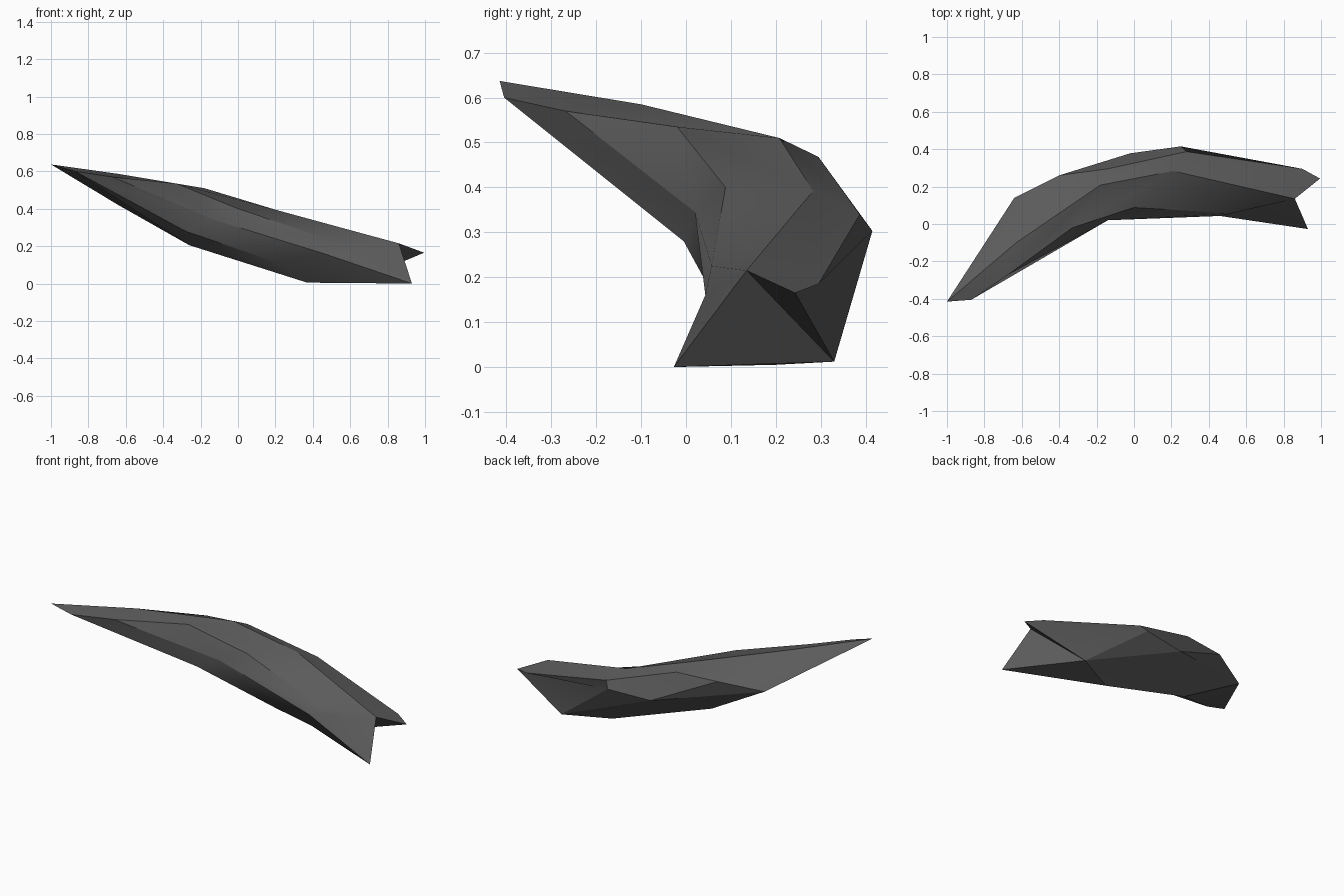
import bpy, bmesh, math

if "Cube" in bpy.data.objects:
    bpy.data.objects.remove(bpy.data.objects["Cube"])

stone = bpy.data.materials.new("dark grey stone")
stone.diffuse_color = (0.105, 0.105, 0.105, 1)
stone.use_nodes = True
stone.node_tree.nodes["Principled BSDF"].inputs["Base Color"].default_value = stone.diffuse_color

# Shared corner points
tip, tip_low = (-1, -.415, .637), (-.87, -.405, .60)
neck, neck_top = (-.67, -.268, .57), (-.63, -.10, .585)
belly_start, back_start = (-.64, .14, .42), (-.40, .26, .465)
inner_mid, crest_mid = (-.14, .02, .345), (.21, .283, .392)
shoulder, bulge, back_mid = (.28, .387, .34), (-.02, .378, .29), (.25, .415, .303)
end_top, end_back, end_point = (.86, .135, .215), (.90, .295, .185), (.995, .243, .165)
foot_front, foot_back = (.93, -.027, 0), (.63, .33, .012)
heel, under_mid = (.37, .20, .005), (-.26, .12, .205)
lower_mid, overhang = (.20, .085, .115), (.46, .043, .16)

# Lengthwise rails from tip to broken end, listed around the cross-section
rails = [
    # crest
    [tip, neck_top, neck_top, (-.18, .208, .51), crest_mid, crest_mid, end_top],
    # back, upper and lower
    [tip, back_start, back_start, (-.14, .295, .468), shoulder, shoulder, end_back],
    [tip, belly_start, bulge, bulge, back_mid, back_mid, end_point],
    # underside ridge and heel
    [tip, belly_start, under_mid, foot_back, foot_back, foot_back, foot_back],
    [tip, belly_start, under_mid, under_mid, heel, heel, heel],
    # front, from the bottom up
    [tip_low, tip_low, tip_low, (-.28, -.005, .28), lower_mid, overhang, foot_front],
    [tip_low, neck, neck, inner_mid, inner_mid, overhang, foot_front],
    [tip_low, neck, neck, (-.33, -.02, .535), (0, .088, .40), (.52, .057, .225), end_top],
]

bm = bmesh.new()
verts = {}


def face(points):
    unique = list(dict.fromkeys(points))
    if len(unique) > 2:
        for p in unique:
            if p not in verts:
                verts[p] = bm.verts.new(p)
        bm.faces.new([verts[p] for p in unique])


# Skin between neighbouring rails
for i, a in enumerate(rails):
    b = rails[(i + 1) % len(rails)]
    for j in range(len(a) - 1):
        face((a[j], a[j + 1], b[j + 1], b[j]))

# Notched broken end
face((end_top, foot_front, foot_back))
face((end_top, foot_back, end_point))
face((end_top, end_point, end_back))
face((foot_back, foot_front, heel))

bmesh.ops.recalc_face_normals(bm, faces=bm.faces)
mesh = bpy.data.meshes.new("curved_rock_spike")
bm.to_mesh(mesh)
bm.free()
mesh.materials.append(stone)
rock = bpy.data.objects.new("curved_rock_spike", mesh)
bpy.context.collection.objects.link(rock)
bpy.context.view_layer.objects.active = rock
rock.select_set(True)
bpy.ops.object.shade_smooth_by_angle(angle=math.radians(30))
